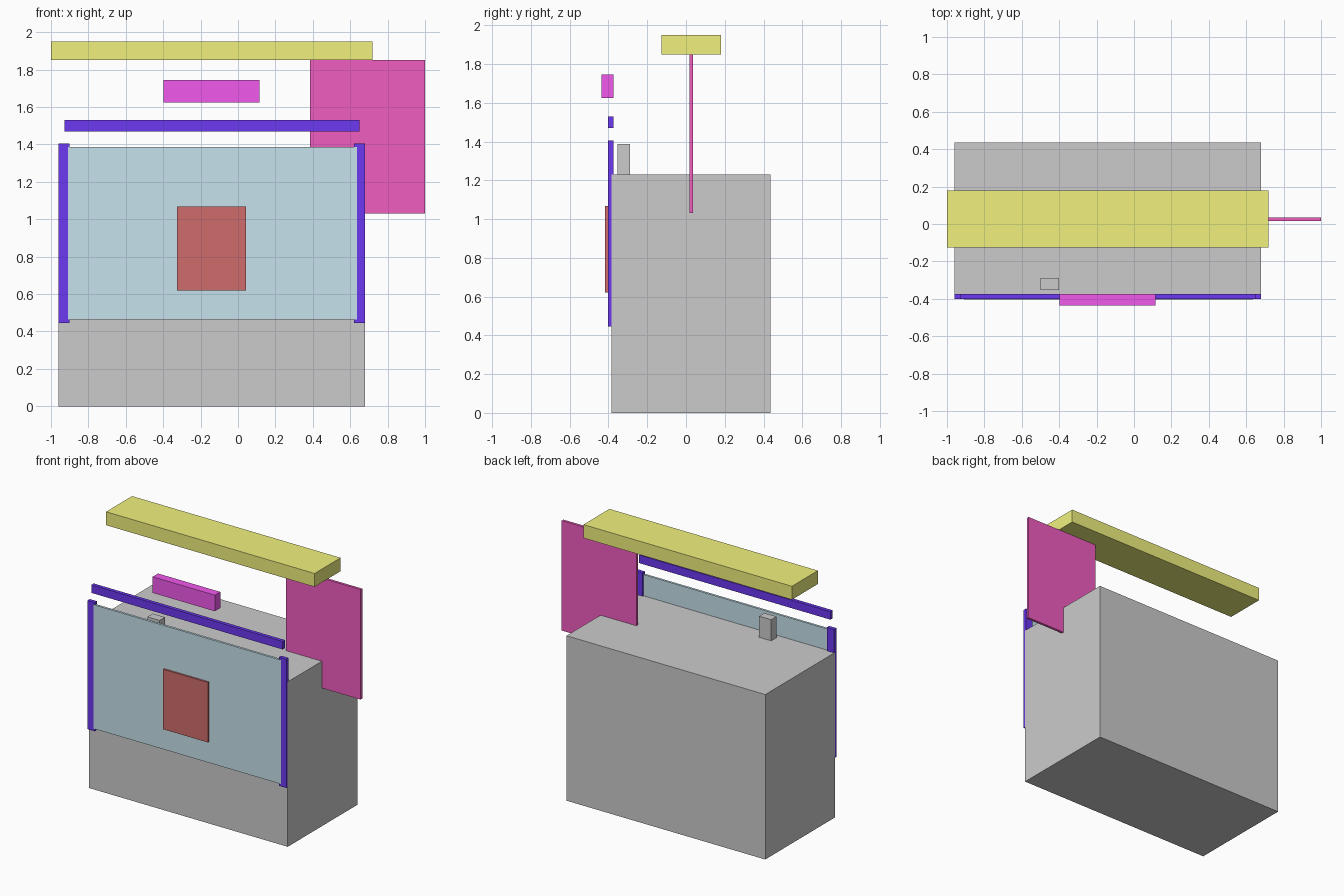
import bpy

if "Cube" in bpy.data.objects:
    bpy.data.objects.remove(bpy.data.objects["Cube"])


def make_material(name, rgb):
    mat = bpy.data.materials.new(name)
    mat.diffuse_color = (*rgb, 1.0)
    mat.use_nodes = True
    mat.node_tree.nodes["Principled BSDF"].inputs["Base Color"].default_value = mat.diffuse_color
    return mat


def box(name, x, y, z, mat=None):
    """Box spanning the (min, max) pairs given for each axis."""
    spans = (x, y, z)
    centre = [(a + b) / 2 for a, b in spans]
    bpy.ops.mesh.primitive_cube_add(size=1, location=centre)
    obj = bpy.context.object
    obj.name = name
    obj.scale = [b - a for a, b in spans]
    bpy.ops.object.transform_apply(location=False, rotation=False, scale=True)
    if mat:
        obj.data.materials.append(mat)
    return obj


yellow = make_material("yellow", (0.88, 0.88, 0.21))
pink = make_material("pink", (0.88, 0.11, 0.53))
magenta = make_material("magenta", (0.88, 0.10, 0.84))
blue = make_material("blue", (0.15, 0.04, 0.88))
pale_blue = make_material("pale_blue", (0.57, 0.76, 0.84))
red = make_material("red", (0.63, 0.15, 0.15))

# Main body with the small block on top
box("body", (-0.96, 0.68), (-0.385, 0.437), (0, 1.23))
box("top_block", (-0.50, -0.40), (-0.353, -0.29), (1.23, 1.387))

# Front panel framed by side rails, with a rail floating above
box("front_panel", (-0.91, 0.635), (-0.403, -0.386), (0.463, 1.387), pale_blue)
for side, x0 in (("left", -0.96), ("right", 0.62)):
    box(side + "_rail", (x0, x0 + 0.06), (-0.402, -0.375), (0.445, 1.405), blue)
box("top_rail", (-0.928, 0.65), (-0.402, -0.375), (1.47, 1.53), blue)

# Plate on the front panel
box("front_plate", (-0.325, 0.043), (-0.417, -0.395), (0.62, 1.067), red)

# Separate bar above the top rail
box("upper_bar", (-0.398, 0.115), (-0.437, -0.373), (1.625, 1.745), magenta)

# Upright side board and overhead beam
box("side_board", (0.385, 1.0), (0.017, 0.036), (1.03, 1.85), pink)
box("overhead_beam", (-1.0, 0.72), (-0.126, 0.18), (1.85, 1.95), yellow)
